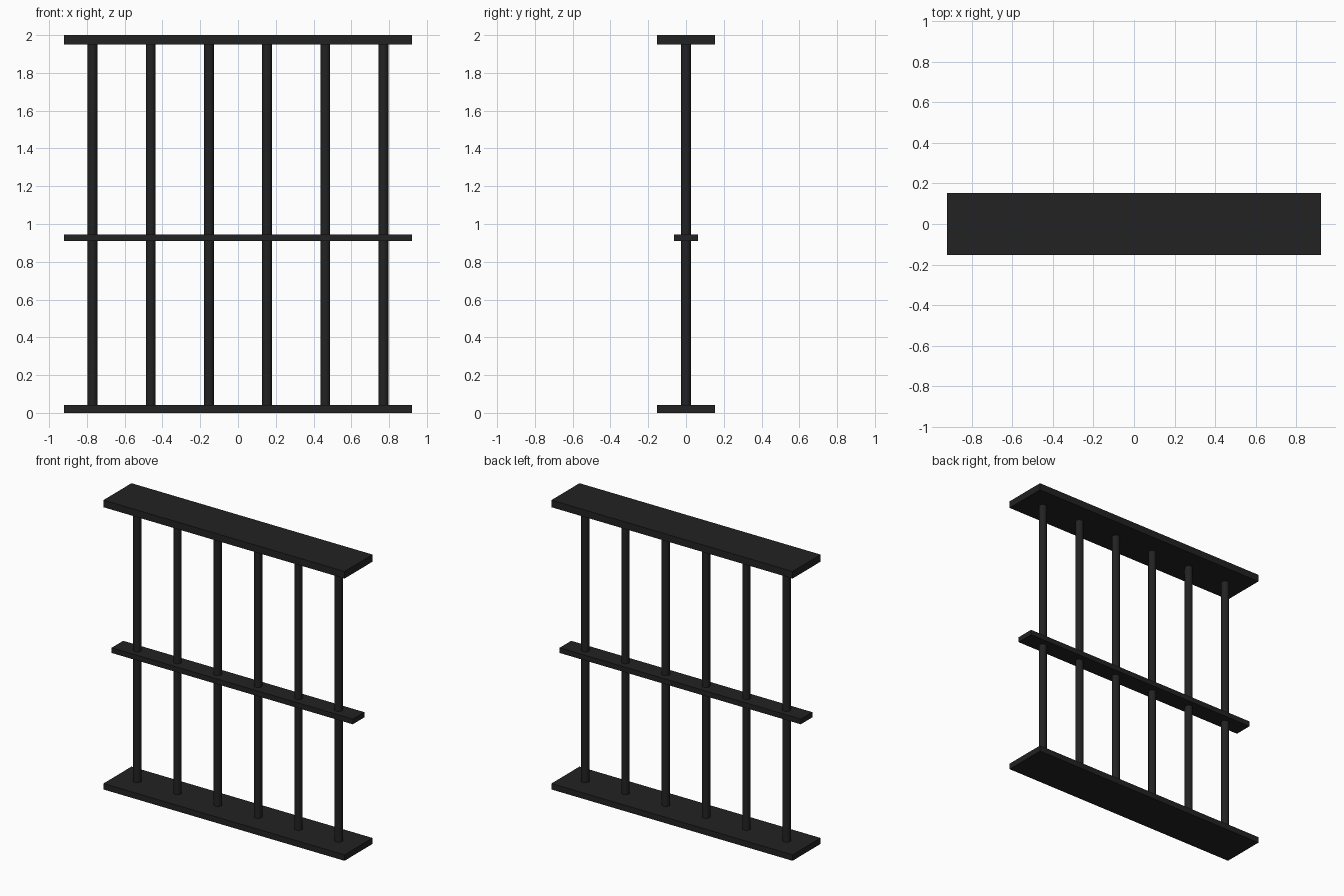
import bpy

if "Cube" in bpy.data.objects:
    bpy.data.objects.remove(bpy.data.objects["Cube"])

# One dark metal colour for the whole railing
metal = bpy.data.materials.new("black_metal")
metal.diffuse_color = (0.016, 0.016, 0.016, 1.0)
metal.use_nodes = True
metal.node_tree.nodes["Principled BSDF"].inputs["Base Color"].default_value = metal.diffuse_color


def plate(name, depth, z0, z1):
    bpy.ops.mesh.primitive_cube_add(size=1, location=(0, 0, (z0 + z1) / 2))
    ob = bpy.context.object
    ob.name = name
    ob.scale = (1.844, depth, z1 - z0)
    bpy.ops.object.transform_apply(location=False, rotation=False, scale=True)
    ob.data.materials.append(metal)


def post(name, x, z0, z1):
    bpy.ops.mesh.primitive_cylinder_add(vertices=24, radius=0.026, depth=z1 - z0,
                                        location=(x, 0, (z0 + z1) / 2))
    ob = bpy.context.object
    ob.name = name
    ob.data.materials.append(metal)
    bpy.ops.object.shade_smooth_by_angle()


# Horizontal plates
plate("base_plate", 0.306, 0.0, 0.041)
plate("middle_rail", 0.126, 0.909, 0.945)
plate("top_plate", 0.306, 1.951, 2.0)

# Upright round bars
for i in range(6):
    post(f"upright_bar_{i + 1}", (i - 2.5) * 0.308, 0.041, 1.951)
